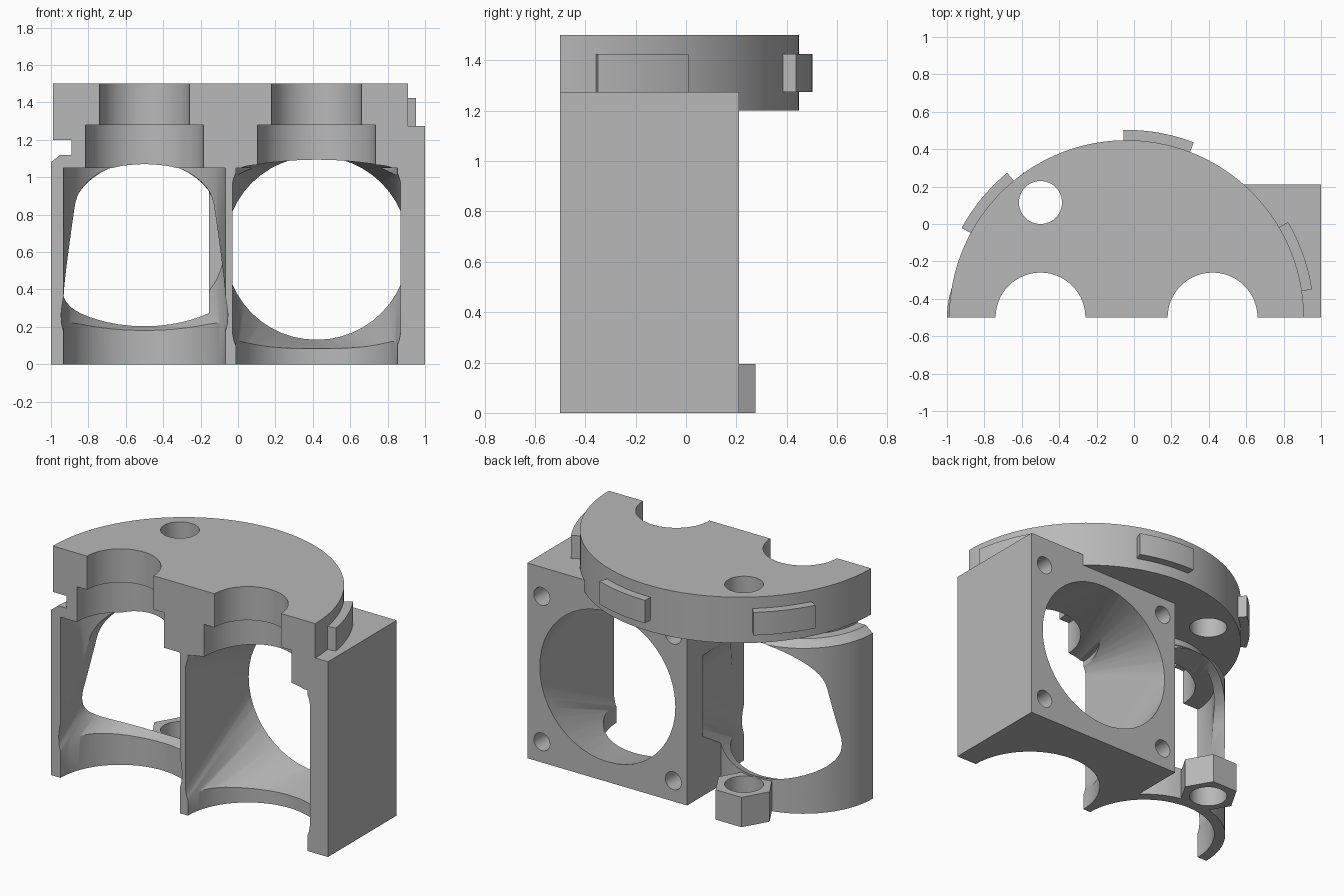
import bpy, bmesh, math
from math import sin, cos, pi, radians

cube = bpy.data.objects.get("Cube")
if cube:
    bpy.data.objects.remove(cube, do_unlink=True)

grey = bpy.data.materials.new("plain_grey")
grey.use_nodes = True
colour = (0.48, 0.48, 0.48, 1)
grey.diffuse_color = colour
grey.node_tree.nodes["Principled BSDF"].inputs["Base Color"].default_value = colour

FRONT = -0.5                     # plane where the body is sectioned
LEFT_X, RIGHT_X = -0.5, 0.42     # axes of the two chambers
BOLT_Y = 0.115                   # bolt hole and nut position


def finish(name, bm):
    bmesh.ops.recalc_face_normals(bm, faces=bm.faces)
    mesh = bpy.data.meshes.new(name)
    bm.to_mesh(mesh)
    bm.free()
    mesh.materials.append(grey)
    ob = bpy.data.objects.new(name, mesh)
    bpy.context.collection.objects.link(ob)
    return ob


def box(name, lo, hi):
    bm = bmesh.new()
    bmesh.ops.create_cube(bm, size=1)
    for v in bm.verts:
        v.co = [l + (c + 0.5) * (h - l) for c, l, h in zip(v.co, lo, hi)]
    return finish(name, bm)


def lathe(name, x, y, profile, sides=96):
    """Stack of rings (radius, z) around a vertical axis, closed at both ends."""
    bm = bmesh.new()
    rings = [[bm.verts.new((x + r * cos(2 * pi * i / sides),
                            y + r * sin(2 * pi * i / sides), z))
              for i in range(sides)] for r, z in profile]
    for a, b in zip(rings, rings[1:]):
        for i in range(sides):
            j = (i + 1) % sides
            bm.faces.new((a[i], a[j], b[j], b[i]))
    bm.faces.new(rings[0][::-1])
    bm.faces.new(rings[-1])
    return finish(name, bm)


def rod_y(name, x, z, r, y0, y1, sides=32):
    bm = bmesh.new()
    ends = [[bm.verts.new((x + r * cos(2 * pi * i / sides), y,
                           z + r * sin(2 * pi * i / sides)))
             for i in range(sides)] for y in (y0, y1)]
    bm.faces.new(ends[0])
    bm.faces.new(ends[1][::-1])
    for i in range(sides):
        j = (i + 1) % sides
        bm.faces.new((ends[0][i], ends[0][j], ends[1][j], ends[1][i]))
    return finish(name, bm)


def duct(name, x, discs, circle, sides=48):
    """Hull from flat discs (radius, z) in the chamber to an upright circle."""
    bm = bmesh.new()
    r, y, zc = circle
    for i in range(sides):
        c, s = cos(2 * pi * i / sides), sin(2 * pi * i / sides)
        for rd, z in discs:
            bm.verts.new((x + rd * c, -0.7 + rd * s, z))
        bm.verts.new((x + r * c, y, zc + r * s))
    res = bmesh.ops.convex_hull(bm, input=bm.verts)
    spare = {g for g in res["geom_interior"] + res["geom_unused"]
             if isinstance(g, bmesh.types.BMVert)}
    bmesh.ops.delete(bm, geom=list(spare), context='VERTS')
    return finish(name, bm)


def arc_tab(name, a0, a1, steps=12):
    """Curved tab on the rim of the lid."""
    bm = bmesh.new()
    rows = []
    for i in range(steps + 1):
        a = radians(a0 + (a1 - a0) * i / steps)
        rows.append([bm.verts.new((-0.04 + r * cos(a), FRONT + r * sin(a), z))
                     for r, z in ((0.93, 1.275), (1.003, 1.275),
                                  (1.003, 1.425), (0.93, 1.425))])
    for a, b in zip(rows, rows[1:]):
        for k in range(4):
            m = (k + 1) % 4
            bm.faces.new((a[k], a[m], b[m], b[k]))
    bm.faces.new(rows[0])
    bm.faces.new(rows[-1][::-1])
    return finish(name, bm)


def combine(ob, other, operation):
    mod = ob.modifiers.new(operation.lower(), 'BOOLEAN')
    mod.operation = operation
    mod.solver = 'EXACT'
    mod.object = other
    bpy.context.view_layer.objects.active = ob
    bpy.ops.object.modifier_apply(modifier=mod.name)
    bpy.data.objects.remove(other, do_unlink=True)


# Solid parts: square fan housing, round housing with neck, lid, nut, tabs
housing = box("housing", (-0.155, -0.6, 0), (1, 0.21, 1.275))
solids = [
    lathe("round_housing", LEFT_X, FRONT,
          [(0.5, 0), (0.5, 1.08), (0.45, 1.12), (0.39, 1.12), (0.39, 1.25)]),
    lathe("lid", -0.04, FRONT, [(0.948, 1.2), (0.948, 1.5)], 160),
    lathe("nut", LEFT_X, BOLT_Y, [(0.185, 0), (0.185, 0.195)], 6),
]
for start in (8.6, 69, 129.5):
    solids.append(arc_tab("rim_tab", start, start + 22))
for part in solids:
    combine(housing, part, 'UNION')

# Cutters: stepped bores, ducts, bolt hole, screw holes, section plane
cutters = []
for x in (LEFT_X, RIGHT_X):
    cutters.append(lathe("bore", x, FRONT,
                         [(0.432, -0.1), (0.432, 1.05), (0.315, 1.05),
                          (0.315, 1.28), (0.24, 1.28), (0.24, 1.6)]))
cutters += [
    duct("fan_duct", RIGHT_X, [(0.438, 0.05), (0.438, 1.05)],
         (0.49, 0.215, 0.622)),
    duct("side_duct", LEFT_X, [(0.45, 0.12), (0.3, 1.0)],
         (0.435, 0.05, 0.655)),
    lathe("bolt_hole", LEFT_X, BOLT_Y, [(0.115, -0.1), (0.115, 1.6)], 48),
    box("section", (-2, -2, -1), (2, FRONT, 2)),
]
for dx in (-0.475, 0.475):
    for z in (0.135, 1.085):
        cutters.append(rod_y("screw_hole", RIGHT_X + dx, z, 0.058, -0.05, 0.3))
for cutter in cutters:
    combine(housing, cutter, 'DIFFERENCE')

bpy.ops.object.select_all(action='DESELECT')
housing.select_set(True)
bpy.context.view_layer.objects.active = housing
bpy.ops.object.shade_smooth_by_angle(angle=radians(30))
